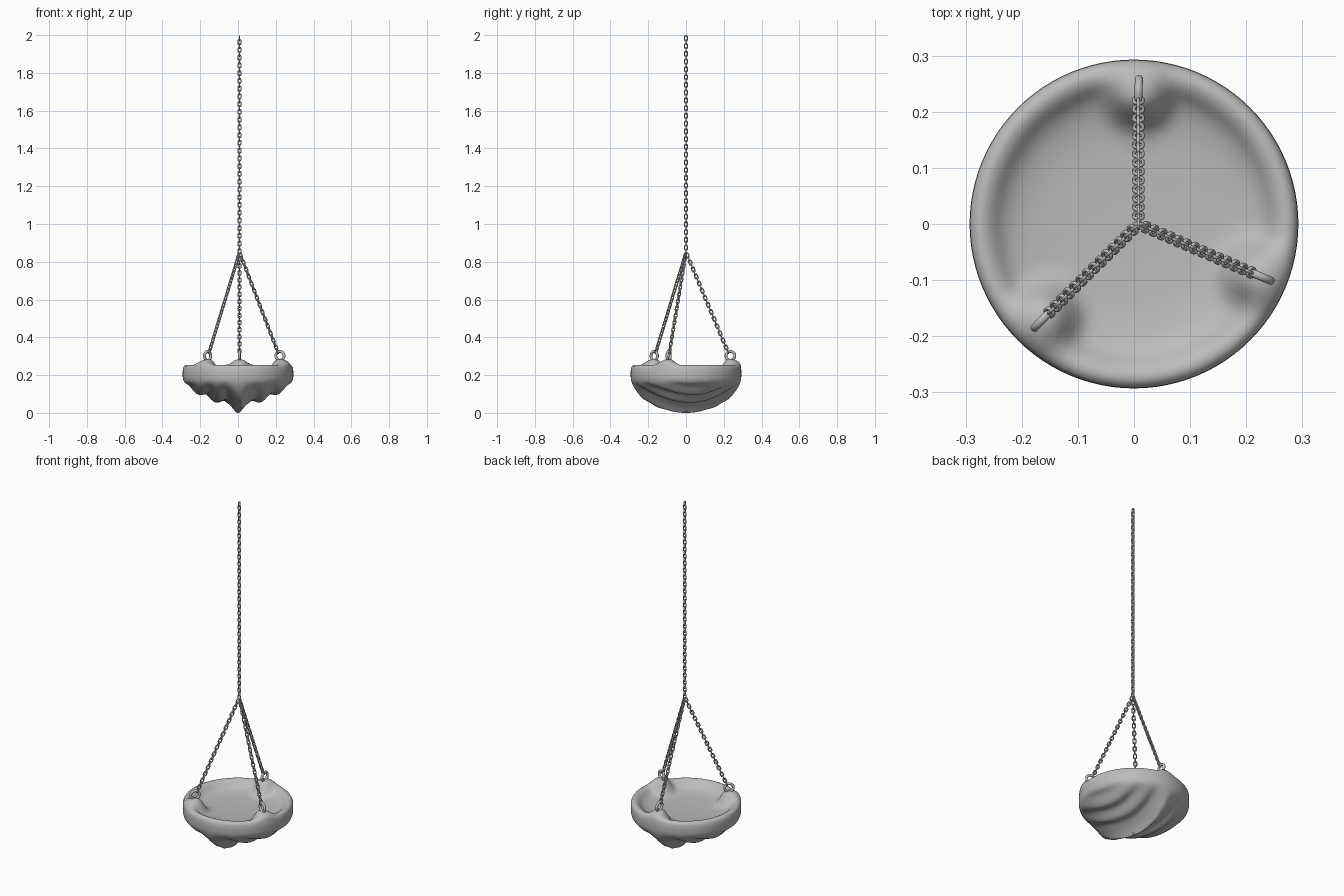
import bpy, bmesh, math
from mathutils import Vector, Matrix

if "Cube" in bpy.data.objects:
    bpy.data.objects.remove(bpy.data.objects["Cube"])

grey = bpy.data.materials.new("stone grey")
grey.diffuse_color = (0.5, 0.5, 0.5, 1)
grey.use_nodes = True
grey.node_tree.nodes["Principled BSDF"].inputs["Base Color"].default_value = grey.diffuse_color

R = 0.293                                   # bowl outer radius
ANCHORS = [(0.008, 0.235), (0.222, -0.092), (-0.161, -0.168)]
APEX = Vector((0.008, 0.0, 0.85))


def finish(bm, name):
    bmesh.ops.recalc_face_normals(bm, faces=bm.faces)
    me = bpy.data.meshes.new(name)
    bm.to_mesh(me)
    bm.free()
    me.materials.append(grey)
    ob = bpy.data.objects.new(name, me)
    bpy.context.collection.objects.link(ob)
    me.shade_smooth()
    return ob


def smooth(t):
    t = max(0.0, min(1.0, t))
    return t * t * (3 - 2 * t)


def underside(x, y):
    """Rounded belly with a central keel and stepped folds running front to back."""
    q = min(1.0, math.hypot(x, y) / R)
    z = 0.2 * (1 - math.sqrt(1 - q * q))
    fade = 1 - q ** 8
    u = abs(x + 0.02 * math.sin(10 * y))
    width = 0.065 + 0.035 * (y / R) ** 2
    z += 0.05 * math.sin(math.pi / 2 * min(1.0, u / width)) * fade
    fold = 0.012 * (1 - 0.7 * (y / R) ** 2) * smooth((u - 0.03) / 0.07)
    z -= fold * math.cos(2 * math.pi * (u - 0.12) / 0.098) * fade
    return max(0.0, z)


def lumps(x, y, z):
    """Raise the rim into a soft mound at each chain anchor."""
    for ax, ay in ANCHORS:
        d = math.hypot(x - ax, y - ay)
        z += (0.284 - z) * math.exp(-(d / 0.053) ** 3)
    return z


# Bowl: shallow inside floor, rounded rim, then folded underside
def build_bowl():
    inner = [(0.03, 0.200), (0.06, 0.200), (0.09, 0.201), (0.12, 0.202),
             (0.145, 0.203), (0.165, 0.205), (0.18, 0.207), (0.195, 0.210),
             (0.21, 0.214), (0.222, 0.219), (0.232, 0.225), (0.24, 0.232),
             (0.248, 0.240), (0.256, 0.247), (0.266, 0.252), (0.276, 0.253),
             (0.286, 0.248), (0.292, 0.237)]
    outer = [(0.293, 0.212)]
    under = [R * math.sin(math.pi / 2 * (1 - i / 30)) for i in range(1, 30)]
    n = 96
    bm = bmesh.new()
    rings = []
    for k, r in enumerate([p[0] for p in inner + outer] + under):
        ring = []
        for i in range(n):
            a = 2 * math.pi * i / n
            x, y = r * math.cos(a), r * math.sin(a)
            if k < len(inner):
                z = lumps(x, y, inner[k][1])
            elif k == len(inner):
                z = outer[0][1]
            else:
                z = underside(x, y)
            ring.append(bm.verts.new((x, y, z)))
        rings.append(ring)
    for a, b in zip(rings, rings[1:]):
        for i in range(n):
            j = (i + 1) % n
            bm.faces.new((a[i], a[j], b[j], b[i]))
    for ring, z in ((rings[0], 0.2), (rings[-1], 0.0)):
        c = bm.verts.new((0, 0, z))
        for i in range(n):
            bm.faces.new((ring[i], ring[(i + 1) % n], c))
    finish(bm, "bowl")


# Closed wire loop lying in the local XZ plane
def add_loop(bm, path, wire, sides, mat):
    n = len(path)
    rings = []
    for i, p in enumerate(path):
        t = (path[(i + 1) % n] - path[i - 1]).normalized()
        side = Vector((t.z, 0, -t.x))
        rings.append([bm.verts.new(mat @ (p + wire * (
            side * math.cos(2 * math.pi * s / sides)
            + Vector((0, 1, 0)) * math.sin(2 * math.pi * s / sides))))
            for s in range(sides)])
    for i in range(n):
        a, b = rings[i], rings[(i + 1) % n]
        for s in range(sides):
            k = (s + 1) % sides
            bm.faces.new((a[s], a[k], b[k], b[s]))


def oval(radius, half_straight, steps):
    """Stadium outline; a circle when half_straight is zero."""
    pts = []
    for i in range(steps):
        a = 2 * math.pi * (i + 0.5) / steps
        s = math.sin(a)
        pts.append(Vector((radius * math.cos(a), 0,
                           radius * s + math.copysign(half_straight, s))))
    return pts


# Chain of interlocked links, alternating by a quarter turn
def build_chain(name, a, b):
    wire, half_w, pitch = 0.0034, 0.008, 0.0205
    d = b - a
    half_len = pitch / 2 + 2 * wire
    count = round((d.length - 2 * half_len) / pitch)
    step = (d.length - 2 * half_len) / count
    rot = d.to_track_quat('Z', 'Y').to_matrix().to_4x4()
    path = oval(half_w, half_len - wire - half_w, 12)
    bm = bmesh.new()
    for i in range(count + 1):
        pos = a + d.normalized() * (half_len + i * step)
        turn = Matrix.Rotation(math.pi / 2 * (i % 2), 4, 'Z')
        add_loop(bm, path, wire, 6, Matrix.Translation(pos) @ rot @ turn)
    finish(bm, name)


build_bowl()
build_chain("main_chain", APEX - Vector((0, 0, 0.012)), Vector((APEX.x, 0, 2.0)))

# Anchor rings standing on the mounds, each with its own chain
for i, (x, y) in enumerate(ANCHORS):
    centre = Vector((x, y, 0.302))
    bm = bmesh.new()
    turn = Matrix.Rotation(math.atan2(y, x), 4, 'Z')
    add_loop(bm, oval(0.0235, 0, 24), 0.0075, 10, Matrix.Translation(centre) @ turn)
    finish(bm, f"anchor_ring_{i + 1}")
    inward = Vector((-x, -y, 0)).normalized()
    build_chain(f"support_chain_{i + 1}",
                centre + inward * 0.008 + Vector((0, 0, 0.010)), APEX)
